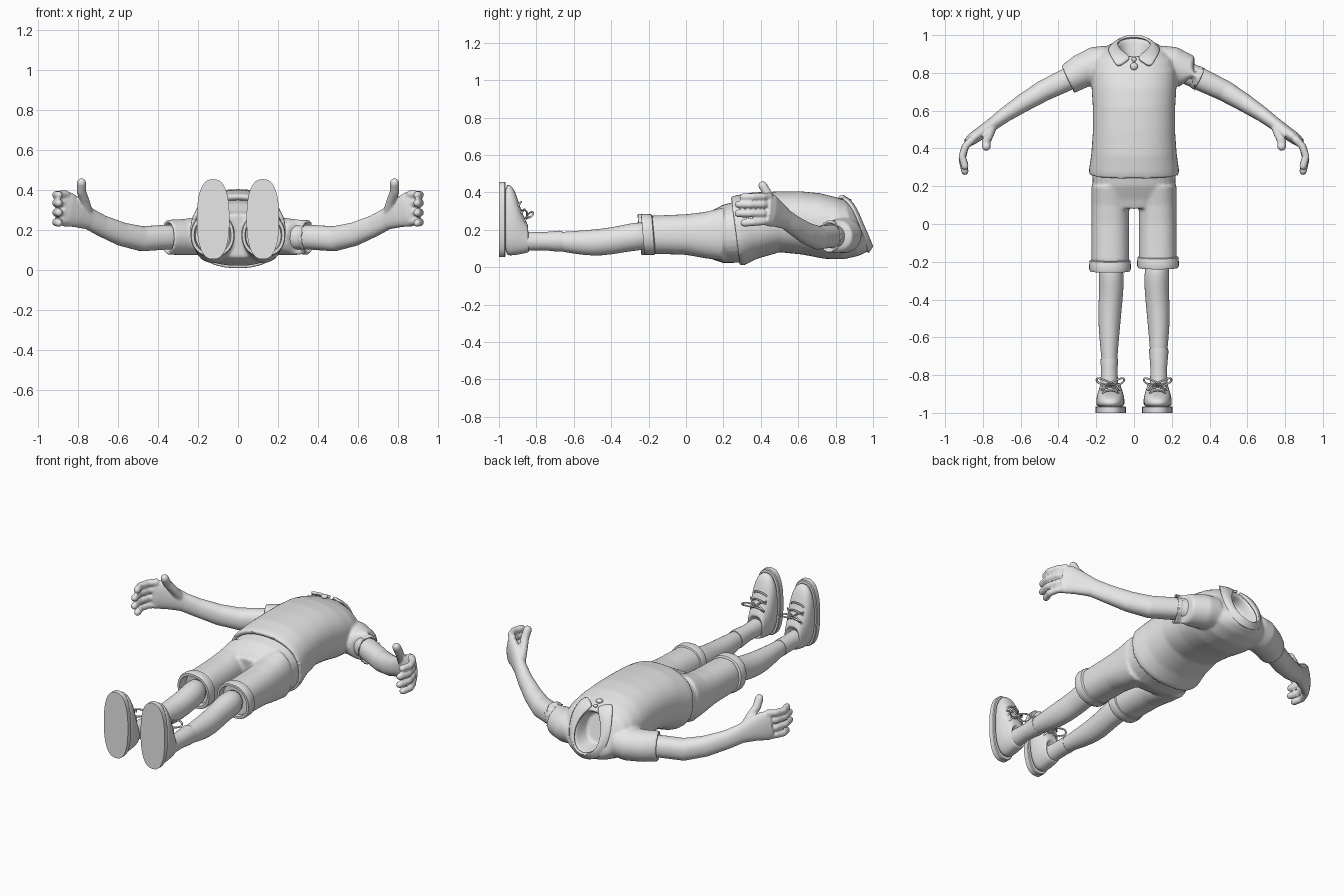
import bpy, bmesh, math
from mathutils import Vector

cube = bpy.data.objects.get("Cube")
if cube:
    bpy.data.objects.remove(cube)

grey = bpy.data.materials.new("plain grey")
grey.use_nodes = True
grey.diffuse_color = (0.8, 0.8, 0.8, 1)
grey.node_tree.nodes["Principled BSDF"].inputs["Base Color"].default_value = (0.8, 0.8, 0.8, 1)


def loft(bm, rings, power=2.0, n=32):
    """Skin closed rings given as (centre, half axis U, half axis V)."""
    loops = []
    for c, u, v in rings:
        loop = []
        for i in range(n):
            a = 2 * math.pi * i / n
            co, si = math.cos(a), math.sin(a)
            k = math.copysign(abs(co) ** (2 / power), co)
            m = math.copysign(abs(si) ** (2 / power), si)
            loop.append(bm.verts.new(c + u * k + v * m))
        loops.append(loop)
    for a, b in zip(loops, loops[1:]):
        for i in range(n):
            j = (i + 1) % n
            bm.faces.new((a[i], a[j], b[j], b[i]))
    bm.faces.new(loops[0])
    bm.faces.new(loops[-1])


def slab_rings(sections, x=0):
    """Rings from (front y, front z, back y, back z, half width)."""
    out = []
    for fy, fz, by, bz, rx in sections:
        f, b = Vector((x, fy, fz)), Vector((x, by, bz))
        out.append(((f + b) / 2, Vector((rx, 0, 0)), (f - b) / 2))
    return out


def path_rings(points):
    """Rings square to a path of (x, y, z, thickness, height)."""
    pos = [Vector(p[:3]) for p in points]
    out = []
    for i, p in enumerate(points):
        d = (pos[min(i + 1, len(pos) - 1)] - pos[max(i - 1, 0)]).normalized()
        u = d.cross(Vector((0, 0, 1))).normalized()
        out.append((pos[i], u * p[3], u.cross(d) * p[4]))
    return out


def finger(bm, pts, r):
    """Round-tipped digit through points."""
    pos = [Vector(p) for p in pts]
    tip = (pos[-1] - pos[-2]).normalized()
    radii = [r * 1.1] + [r] * (len(pos) - 1)
    for k, s in ((0.55, 0.8), (0.9, 0.4)):
        pos.append(Vector(pts[-1]) + tip * r * k)
        radii.append(r * s)
    rings = []
    for i, p in enumerate(pos):
        d = (pos[min(i + 1, len(pos) - 1)] - pos[max(i - 1, 0)]).normalized()
        u = d.cross(Vector((1, 0.3, 0.2))).normalized()
        rings.append((p, u * radii[i], u.cross(d) * radii[i]))
    loft(bm, rings, n=12)


def finish(bm, name, voxel=0, smooth=0, subsurf=0, mirror=False, solid=0, angle=50):
    bmesh.ops.recalc_face_normals(bm, faces=bm.faces)
    me = bpy.data.meshes.new(name)
    bm.to_mesh(me)
    bm.free()
    me.materials.append(grey)
    ob = bpy.data.objects.new(name, me)
    bpy.context.collection.objects.link(ob)
    for o in bpy.context.selected_objects:
        o.select_set(False)
    ob.select_set(True)
    bpy.context.view_layer.objects.active = ob
    if voxel or subsurf:
        bpy.ops.object.shade_smooth()
    else:
        bpy.ops.object.shade_smooth_by_angle(angle=math.radians(angle))
    if voxel:
        m = ob.modifiers.new("fuse", "REMESH")
        m.mode, m.voxel_size, m.use_smooth_shade = "VOXEL", voxel, True
        m = ob.modifiers.new("soften", "SMOOTH")
        m.factor, m.iterations = 0.5, smooth
    if subsurf:
        ob.modifiers.new("round", "SUBSURF").levels = subsurf
        ob.modifiers["round"].render_levels = subsurf
    if solid:
        m = ob.modifiers.new("cloth", "SOLIDIFY")
        m.thickness, m.offset = solid, 0
    if mirror:
        ob.modifiers.new("mirror", "MIRROR")
    return ob


def cord(name, pts, r, cyclic=False):
    cu = bpy.data.curves.new(name, "CURVE")
    cu.dimensions, cu.bevel_depth, cu.bevel_resolution, cu.resolution_u = "3D", r, 2, 6
    sp = cu.splines.new("BEZIER")
    sp.bezier_points.add(len(pts) - 1)
    for bp, p in zip(sp.bezier_points, pts):
        bp.co = p
        bp.handle_left_type = bp.handle_right_type = "AUTO"
    sp.use_cyclic_u = cyclic
    cu.materials.append(grey)
    bpy.context.collection.objects.link(bpy.data.objects.new(name, cu))


# Shirt: torso with recessed neck and hem, plus sleeves with recessed cuffs
bm = bmesh.new()
loft(bm, slab_rings([
    (.29, .34, .32, .05, .20), (.245, .355, .288, .03, .22), (.238, .375, .285, .01, .238),
    (.27, .385, .31, .01, .238), (.36, .4, .38, .045, .226), (.5, .405, .5, .08, .217),
    (.62, .405, .62, .068, .218), (.72, .395, .74, .045, .225), (.8, .375, .84, .042, .226),
    (.85, .358, .92, .06, .205), (.875, .348, .965, .08, .16), (.89, .338, .99, .1, .108),
    (.88, .32, .975, .115, .088), (.82, .30, .87, .13, .07)]), 2.3, 48)
for s in (-1, 1):
    sleeve = [(.14, .85, .175, .095, .09), (.2, .84, .17, .1, .095), (.28, .808, .165, .09, .09),
              (.352, .765, .165, .08, .087), (.352, .765, .165, .066, .071), (.32, .782, .165, .062, .066)]
    rings = path_rings([(x * s, y, z, a, b) for x, y, z, a, b in sleeve])
    # keep the rim rings parallel where the path folds back
    for i in (3, 4, 5):
        u = Vector((.42 * s, .9, 0)).normalized()
        rings[i] = (rings[i][0], u * sleeve[i][3], Vector((0, 0, sleeve[i][4])))
    loft(bm, rings)
finish(bm, "shirt", voxel=.008, smooth=5)

# Folded collar, open at the front
top = [(.012, .878, .352), (.055, .905, .318), (.097, .945, .225), (.072, .985, .135), (0, 1, .105)]
low = [(.088, .825, .376), (.118, .88, .345), (.142, .925, .235), (.1, .965, .1), (0, .975, .07)]
bm = bmesh.new()
rows = []
for edge in (top, low):
    pts = edge + [(-x, y, z) for x, y, z in reversed(edge[:-1])]
    rows.append([bm.verts.new(p) for p in pts])
mid = [bm.verts.new((a.co + b.co) / 2 + Vector((0, .006, .008))) for a, b in zip(*rows)]
crease = bm.edges.layers.float.new("crease_edge")
for a, b in ((rows[0], mid), (mid, rows[1])):
    for i in range(len(a) - 1):
        bm.faces.new((a[i], a[i + 1], b[i + 1], b[i]))
for e in bm.edges:
    if e.is_boundary:
        ends = {e.verts[0], e.verts[1]}
        if ends & {mid[0], mid[-1]}:
            e[crease] = 1
finish(bm, "collar", subsurf=2, solid=.014)

# Buttons
for y, z, r in ((.835, .374, .02), (.872, .358, .013)):
    bm = bmesh.new()
    bmesh.ops.create_uvsphere(bm, u_segments=20, v_segments=10, radius=r)
    for v in bm.verts:
        v.co = Vector((v.co.x, v.co.y + y, v.co.z * .6 + z))
    finish(bm, "button", angle=80)

# Shorts: pelvis and two legs fused
bm = bmesh.new()
loft(bm, slab_rings([(.08, .28, .1, .065, .17), (.13, .298, .14, .042, .212),
                     (.2, .335, .2, .022, .22), (.3, .36, .31, .025, .222)]), 2.4)
for s in (-1, 1):
    loft(bm, slab_rings([(.2, .32, .2, .035, .1), (.1, .295, .1, .048, .1), (0, .283, 0, .066, .1),
                         (-.12, .278, -.12, .07, .1), (-.2, .275, -.2, .072, .1)], s * .125), 2.3)
finish(bm, "shorts", voxel=.008, smooth=6)

for s in (-1, 1):
    side = "left" if s > 0 else "right"
    hem = .018 if s > 0 else 0

    # Turned-up cuff of the shorts
    bm = bmesh.new()
    cuff = [(-.19, .1), (-.195, .108), (-.215, .11), (-.24, .11), (-.25, .106), (-.25, .092), (-.2, .085)]
    loft(bm, slab_rings([(y + hem - .008, .175 + r, y + hem + .01, .175 - r, r) for y, r in cuff], s * .127), 2.2)
    finish(bm, side + "_shorts_cuff")

    # Bare leg
    leg = [(-.18, .125, .17, .064, .076), (-.28, .12, .164, .067, .076), (-.36, .12, .147, .064, .073),
           (-.45, .128, .133, .063, .073), (-.55, .131, .13, .057, .067), (-.66, .131, .136, .047, .053),
           (-.74, .13, .14, .04, .044), (-.87, .13, .14, .038, .04)]
    bm = bmesh.new()
    loft(bm, [(Vector((s * x, y, z)), Vector((a, 0, 0)), Vector((0, 0, b))) for y, x, z, a, b in leg], n=24)
    finish(bm, side + "_leg", subsurf=1)

    # Sock
    t = -.66 if s > 0 else -.715
    w = .05 if s > 0 else .045
    bm = bmesh.new()
    sock = [(t, w - .006), (t, w), (t - .02, w + .001), (-.76, .044), (-.81, .045), (-.87, .047)]
    loft(bm, [(Vector((s * .131, y, .139)), Vector((r, 0, 0)), Vector((0, 0, r * 1.1))) for y, r in sock], n=24)
    finish(bm, side + "_sock")

    # Shoe sole and upper
    bm = bmesh.new()
    loft(bm, slab_rings([(y, .255 + h, y, .255 - h, r) for y, h, r in
                         ((-1, .2, .081), (-.97, .2, .081), (-.965, .196, .077))], s * .124), 2.5, 48)
    finish(bm, side + "_shoe_sole", angle=35)
    bm = bmesh.new()
    loft(bm, slab_rings([
        (-.975, .448, -.975, .062, .076), (-.94, .443, -.94, .062, .075), (-.917, .415, -.917, .064, .073),
        (-.9, .365, -.9, .067, .069), (-.883, .31, -.88, .07, .063), (-.865, .268, -.86, .075, .057),
        (-.845, .225, -.84, .08, .052), (-.842, .215, -.838, .09, .044), (-.87, .2, -.87, .1, .04)],
        s * .125), 2.4)
    finish(bm, side + "_shoe_upper", subsurf=1)

    # Laces: cross bars, bow loops and loose ends
    cx = s * .125
    for y, z in ((-.897, .345), (-.88, .305), (-.862, .265)):
        cord(side + "_lace_bar", [(cx - .05, y - .012, z - .03), (cx - .025, y + .012, z),
                                  (cx + .025, y + .012, z), (cx + .05, y - .012, z - .03)], .005)
    for d in (-1, 1):
        k = Vector((cx, -.85, .275))
        bow = [(0, 0, 0), (.035, .025, .02), (.072, .03, .005), (.06, .008, -.01)]
        cord(side + "_lace_bow", [k + Vector((d * x, y, z)) for x, y, z in bow], .005, True)
        end = [(0, 0, 0), (.03, -.004, .025), (.055, -.03, .03)]
        cord(side + "_lace_end", [k + Vector((d * x, y, z)) for x, y, z in end], .0045)

# Arms with hands, mirrored
bm = bmesh.new()
loft(bm, path_rings([
    (.26, .81, .165, .06, .062), (.36, .762, .165, .06, .062), (.48, .705, .157, .056, .063),
    (.58, .645, .18, .049, .059), (.68, .58, .222, .04, .054), (.74, .535, .255, .035, .054),
    (.8, .49, .284, .034, .072), (.85, .455, .303, .032, .088), (.882, .43, .31, .024, .082)]), 2.2)
fingers = [(.378, .375, .295), (.335, .335, .27), (.288, .287, .268), (.244, .236, .3)]
for base, tip, reach in fingers:
    mid_y = (.41 + reach) / 2
    finger(bm, [(.855, .45, base), (.893, .41, base), (.91, mid_y + .005, (base + tip) / 2),
                (.895, reach + .01, tip)], .02)
finger(bm, [(.75, .52, .285), (.765, .475, .345), (.783, .435, .395), (.782, .41, .437)], .024)
finish(bm, "arm_and_hand", voxel=.006, smooth=3, mirror=True)
